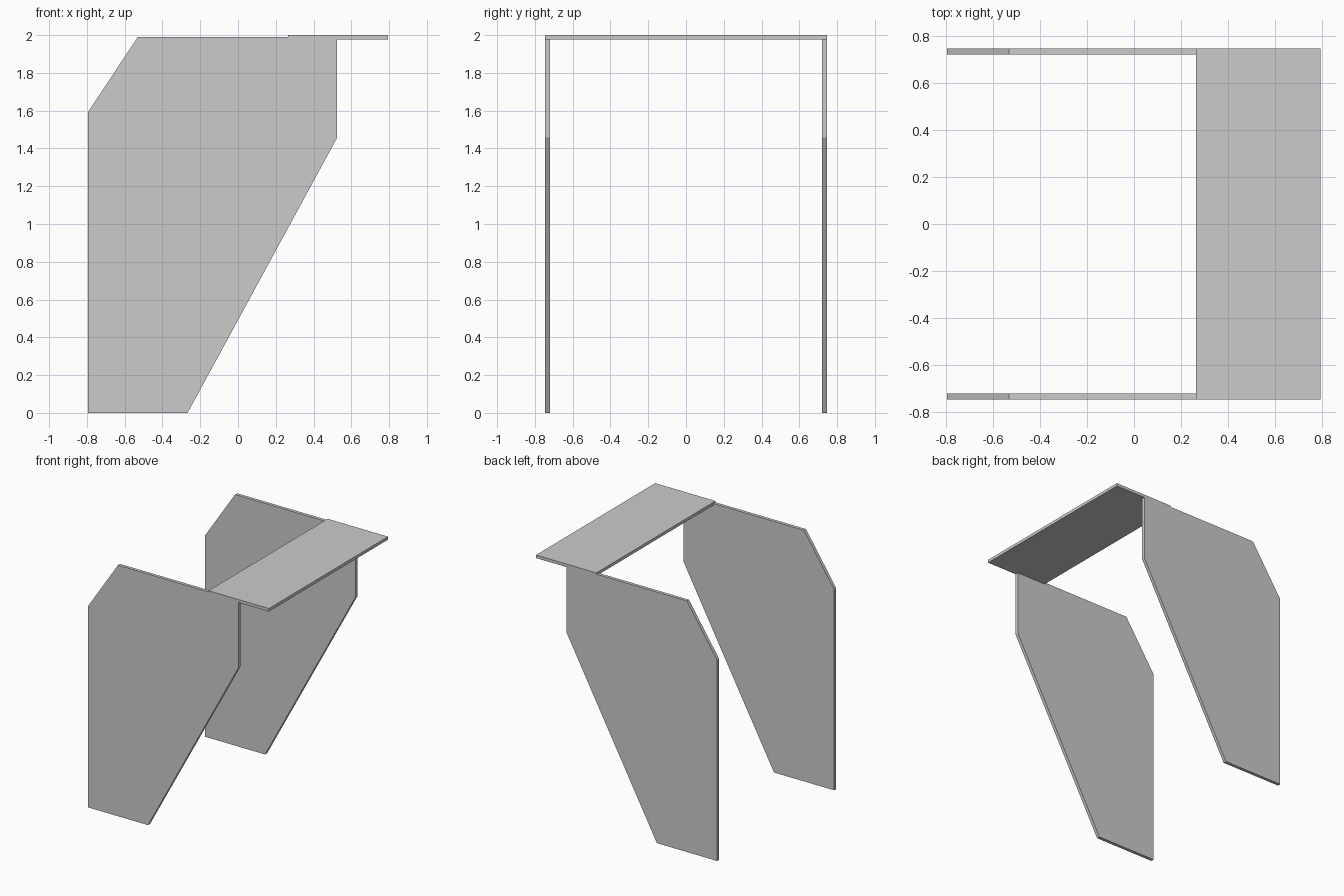
import bpy
import bmesh

cube = bpy.data.objects.get("Cube")
if cube:
    bpy.data.objects.remove(cube, do_unlink=True)

# One plain grey finish
GREY = (0.6, 0.6, 0.6, 1.0)
grey = bpy.data.materials.new("plain grey")
grey.use_nodes = True
grey.diffuse_color = GREY
grey.node_tree.nodes["Principled BSDF"].inputs["Base Color"].default_value = GREY


def extruded_panel(name, profile, y_start, y_end):
    """Extrude an x-z outline along y into a flat-faced solid."""
    bm = bmesh.new()
    face = bm.faces.new([bm.verts.new((x, y_start, z)) for x, z in profile])
    result = bmesh.ops.extrude_face_region(bm, geom=[face])
    moved = [v for v in result["geom"] if isinstance(v, bmesh.types.BMVert)]
    bmesh.ops.translate(bm, verts=moved, vec=(0, y_end - y_start, 0))
    bmesh.ops.recalc_face_normals(bm, faces=bm.faces)
    mesh = bpy.data.meshes.new(name)
    bm.to_mesh(mesh)
    bm.free()
    mesh.materials.append(grey)
    obj = bpy.data.objects.new(name, mesh)
    bpy.context.collection.objects.link(obj)
    return obj


HALF_DEPTH = 0.746
THICKNESS = 0.026

# Tapered side panels, mirrored front and back
side_outline = [(-0.795, 0), (-0.267, 0), (0.525, 1.457),
                (0.525, 1.99), (-0.53, 1.99), (-0.795, 1.592)]
for name, side in (("front_side_panel", -1), ("back_side_panel", 1)):
    extruded_panel(name, side_outline,
                   side * HALF_DEPTH, side * (HALF_DEPTH - THICKNESS))

# Top shelf spanning both panels
shelf_outline = [(0.264, 1.976), (0.793, 1.976), (0.793, 2.0), (0.264, 2.0)]
extruded_panel("top_shelf", shelf_outline, -HALF_DEPTH, HALF_DEPTH)
